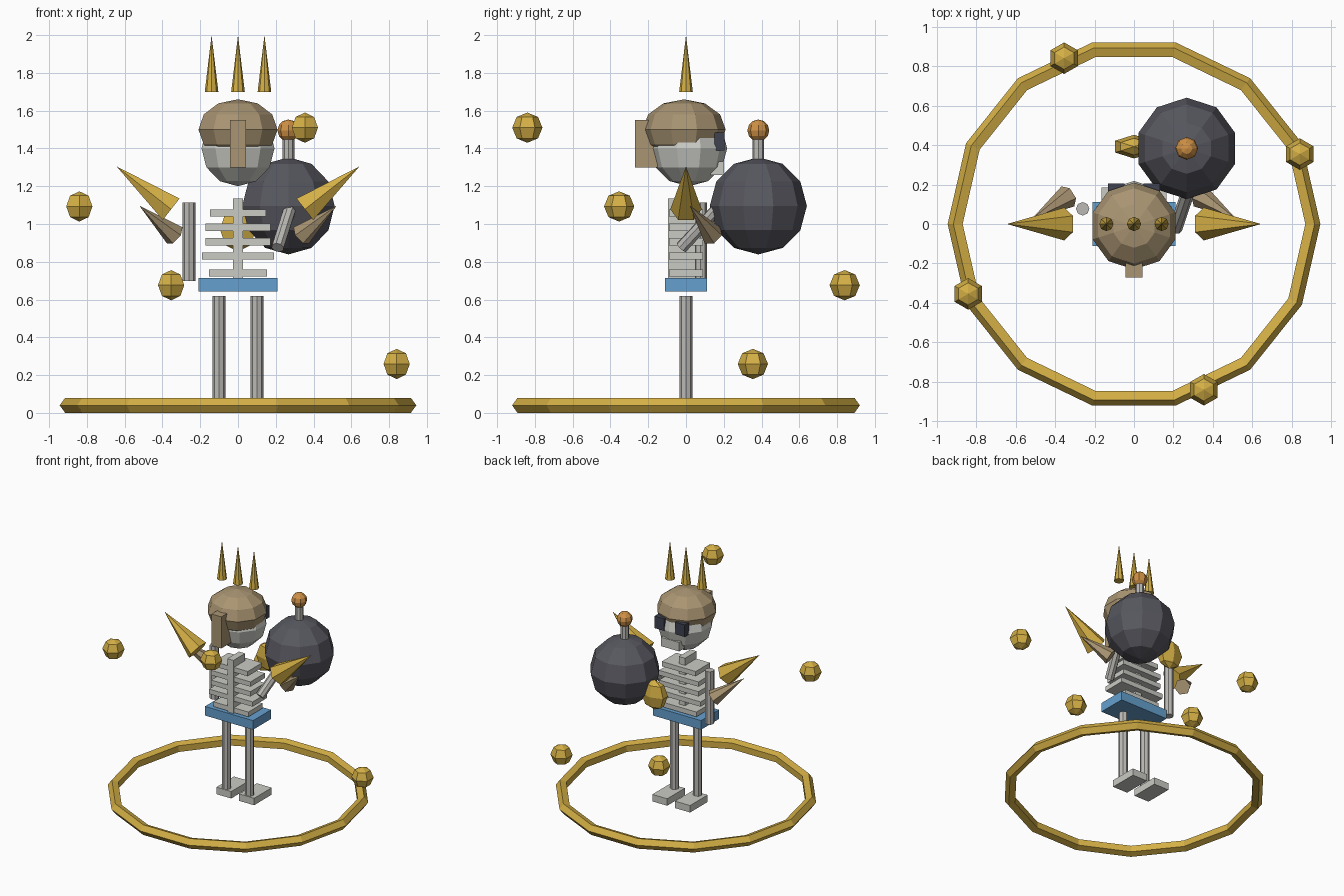
import bpy, bmesh
from math import sin, cos, pi
from mathutils import Vector, Matrix

cube = bpy.data.objects.get("Cube")
if cube:
    bpy.data.objects.remove(cube, do_unlink=True)


def material(name, rgb):
    m = bpy.data.materials.new(name)
    m.use_nodes = True
    m.diffuse_color = (*rgb, 1)
    m.node_tree.nodes["Principled BSDF"].inputs["Base Color"].default_value = (*rgb, 1)
    return m


gold = material("gold", (0.66, 0.43, 0.06))
tan = material("tan", (0.40, 0.30, 0.17))
bone = material("bone", (0.60, 0.60, 0.56))
limb_grey = material("limb_grey", (0.50, 0.49, 0.46))
blue = material("blue", (0.13, 0.35, 0.62))
iron = material("iron", (0.095, 0.095, 0.115))
socket = material("dark_slate", (0.05, 0.055, 0.08))
orange = material("orange", (0.62, 0.28, 0.06))


def finish(name, bm, mat):
    bmesh.ops.recalc_face_normals(bm, faces=bm.faces)
    mesh = bpy.data.meshes.new(name)
    bm.to_mesh(mesh)
    bm.free()
    mesh.materials.append(mat)
    obj = bpy.data.objects.new(name, mesh)
    bpy.context.collection.objects.link(obj)
    return obj


def lathe(name, profile, sides, mat, matrix, start=pi / 2, closed=False):
    """Turn a (radius, height) profile around z; zero radius makes a pole."""
    bm = bmesh.new()
    rows = []
    for r, z in profile:
        count = sides if r > 1e-5 else 1
        rows.append([bm.verts.new((r * cos(start + 2 * pi * i / sides),
                                   r * sin(start + 2 * pi * i / sides), z))
                     for i in range(count)])
    pairs = list(zip(rows, rows[1:]))
    if closed:
        pairs.append((rows[-1], rows[0]))
    for a, b in pairs:
        for i in range(sides):
            j = (i + 1) % sides
            quad = [a[i % len(a)], a[j % len(a)], b[j % len(b)], b[i % len(b)]]
            bm.faces.new(list(dict.fromkeys(quad)))
    if not closed:
        for row in (rows[0], rows[-1]):
            if len(row) > 1:
                bm.faces.new(row)
    bm.transform(matrix)
    return finish(name, bm, mat)


def ball(name, centre, radii, sides, rings, mat):
    profile = [(sin(pi * k / rings), -cos(pi * k / rings)) for k in range(rings + 1)]
    return lathe(name, profile, sides, mat,
                 Matrix.Translation(centre) @ Matrix.Diagonal((*radii, 1)))


def rod(name, start, end, r1, r2, sides, mat):
    """Cylinder or cone between two points."""
    start, axis = Vector(start), Vector(end) - Vector(start)
    turn = axis.to_track_quat('Z', 'Y').to_matrix().to_4x4()
    return lathe(name, [(r1, 0), (r2, axis.length)], sides, mat,
                 Matrix.Translation(start) @ turn, start=0)


def box(name, low, high, mat):
    low, high = Vector(low), Vector(high)
    bm = bmesh.new()
    bmesh.ops.create_cube(bm, size=1)
    bm.transform(Matrix.Translation((low + high) / 2) @ Matrix.Diagonal((*(high - low), 1)))
    return finish(name, bm, mat)


# Ground ring
section = [(0.902 + 0.042 * cos(2 * pi * k / 5), 0.04 + 0.042 * sin(2 * pi * k / 5))
           for k in range(5)]
lathe("ground_ring", section, 14, gold, Matrix(), start=0, closed=True)

# Orbs in a descending spiral
for k in range(4):
    x, y = [(0.354, -0.84), (-0.84, -0.354), (-0.354, 0.84), (0.84, 0.354)][k]
    ball(f"floating_orb_{k + 1}", (x, y, 1.51 - 0.417 * k), (0.08, 0.08, 0.08), 6, 4, gold)

# Legs, feet, shoulder spikes and eyes, mirrored
for side, s in (("left", 1), ("right", -1)):
    rod(f"{side}_leg", (0.1 * s, 0, 0.05), (0.1 * s, 0, 0.62), 0.034, 0.034, 8, limb_grey)
    box(f"{side}_foot", (0.1 * s - 0.065, -0.035, 0.005), (0.1 * s + 0.065, 0.185, 0.06), bone)
    rod(f"{side}_gold_spike", (0.354 * s, 0, 1.078), (0.643 * s, 0, 1.305), 0.083, 0, 6, gold)
    rod(f"{side}_tan_spike", (0.335 * s, 0.14, 0.94), (0.523 * s, 0.02, 1.098), 0.06, 0, 6, tan)
    box(f"{side}_eye", (0.09 * s - 0.042, 0.15, 1.39), (0.09 * s + 0.042, 0.205, 1.485), socket)

# Arms: one raised into the bomb, one hanging
rod("left_arm", (0.21, -0.025, 0.875), (0.30, 0.24, 1.16), 0.034, 0.034, 8, limb_grey)
rod("right_arm", (-0.26, 0.077, 0.697), (-0.26, 0.077, 1.115), 0.034, 0.034, 8, limb_grey)

# Torso
box("pelvis", (-0.21, -0.112, 0.643), (0.21, 0.112, 0.715), blue)
box("spine", (-0.027, -0.095, 0.70), (0.027, 0.05, 1.135), bone)
for k, (half, z) in enumerate([(0.153, 0.74), (0.19, 0.83), (0.172, 0.906),
                               (0.172, 0.983), (0.148, 1.059)]):
    box(f"rib_{k + 1}", (-half, -0.09, z - 0.019), (half, 0.09, z + 0.019), bone)

# Head
ball("skull", (0, 0.015, 1.40), (0.203, 0.203, 0.2), 10, 6, bone)
ball("hair_cap", (0, -0.01, 1.5), (0.22, 0.22, 0.16), 10, 6, tan)
box("hair_tail", (-0.043, -0.27, 1.30), (0.043, -0.15, 1.55), tan)
box("jaw", (-0.08, 0.13, 1.26), (0.08, 0.2, 1.33), bone)
for k in (-1, 0, 1):
    rod(f"crown_spike_{k + 2}", (0.14 * k, 0, 1.70), (0.14 * k, 0, 2.0), 0.036, 0, 8, gold)

# Bomb with fuse, and the gem behind the torso
ball("bomb", (0.267, 0.383, 1.096), (0.257, 0.257, 0.257), 10, 6, iron)
rod("fuse", (0.267, 0.383, 1.3), (0.267, 0.383, 1.47), 0.031, 0.031, 8, limb_grey)
ball("fuse_spark", (0.267, 0.383, 1.495), (0.058, 0.058, 0.058), 8, 6, orange)
ball("gem", (0, 0.392, 0.972), (0.11, 0.06, 0.118), 6, 4, gold)
